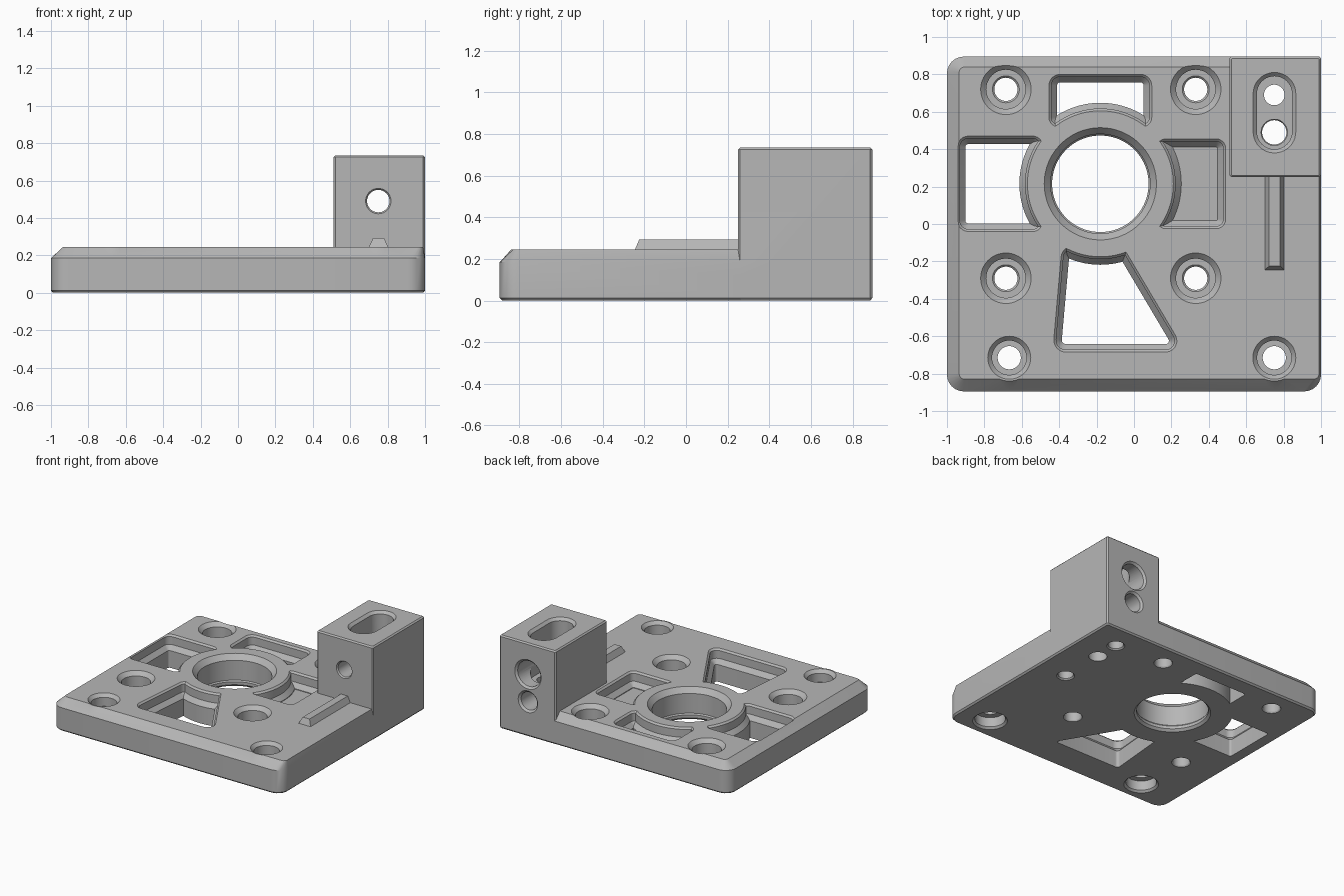
import bpy, bmesh, math
from mathutils import Vector, Matrix

if "Cube" in bpy.data.objects:
    bpy.data.objects.remove(bpy.data.objects["Cube"])

grey = bpy.data.materials.new("machined grey")
grey.use_nodes = True
GREY = (0.47, 0.47, 0.47, 1)
grey.diffuse_color = GREY
grey.node_tree.nodes["Principled BSDF"].inputs["Base Color"].default_value = GREY

TOP = 0.245
CENTRE = (-0.18, 0.215)


def stack(name, layers, matrix=Matrix()):
    """Solid made by joining equal-sized loops, each given as (loop, z)."""
    bm = bmesh.new()
    rings = [[bm.verts.new((x, y, z)) for x, y in loop] for loop, z in layers]
    n = len(rings[0])
    for low, high in zip(rings, rings[1:]):
        for i in range(n):
            j = (i + 1) % n
            bm.faces.new((low[i], low[j], high[j], high[i]))
    bm.faces.new(rings[0][::-1])
    bm.faces.new(rings[-1])
    bmesh.ops.recalc_face_normals(bm, faces=bm.faces)
    bm.transform(matrix)
    mesh = bpy.data.meshes.new(name)
    bm.to_mesh(mesh)
    bm.free()
    mesh.materials.append(grey)
    ob = bpy.data.objects.new(name, mesh)
    bpy.context.collection.objects.link(ob)
    return ob


def rounded(corners, radii, steps=6):
    """Counter-clockwise polygon with true arcs at its corners."""
    pts, out = [Vector(c) for c in corners], []
    for i, p in enumerate(pts):
        a, b = (p - pts[i - 1]).normalized(), (pts[(i + 1) % len(pts)] - p).normalized()
        turn = a.angle(b)
        t, w = radii[i] * math.tan(turn / 2), math.cos(turn / 2)
        for k in range(steps + 1):
            s = k / steps
            u, v, q = (1 - s) ** 2, 2 * s * (1 - s) * w, s * s
            out.append(((p - a * t) * u + p * v + (p + b * t) * q) / (u + v + q))
    return out


def inset(corners, d):
    pts, out = [Vector(c) for c in corners], []
    for i, p in enumerate(pts):
        a, b = (p - pts[i - 1]).normalized(), (pts[(i + 1) % len(pts)] - p).normalized()
        m = Vector((-a.y - b.y, a.x + b.x)).normalized()
        out.append(p + m * d / m.dot(Vector((-a.y, a.x))))
    return out


def box(x0, x1, y0, y1):
    return [(x0, y0), (x1, y0), (x1, y1), (x0, y1)]


def lathe(name, x, y, profile, sides=48, matrix=Matrix()):
    """Round solid from (radius, z) pairs."""
    turns = [2 * math.pi * i / sides for i in range(sides)]
    return stack(name, [([(x + r * math.cos(t), y + r * math.sin(t)) for t in turns], z)
                        for r, z in profile], matrix)


def combine(ob, tool, operation="DIFFERENCE"):
    mod = ob.modifiers.new("combine", "BOOLEAN")
    mod.operation, mod.object, mod.solver = operation, tool, "EXACT"
    bpy.context.view_layer.objects.active = ob
    bpy.ops.object.modifier_apply(modifier=mod.name)
    bpy.data.objects.remove(tool)


# Base plate, with wide chamfers on three sides
outline = box(-1, 1, -0.895, 0.895)
base_r = [0.09, 0.09, 0.02, 0.09]
body = stack("mounting_plate", [
    (rounded(inset(outline, 0.012), [0.078, 0.078, 0.01, 0.078]), 0),
    (rounded(outline, base_r), 0.012),
    (rounded(outline, base_r), 0.185),
    (rounded(box(-0.935, 0.99, -0.83, 0.84), [0.03, 0.03, 0.01, 0.03]), TOP)])

# Raised bosses around the front bolt holes
front_bolts = [(-0.667, -0.715), (0.75, -0.715)]
for x, y in front_bolts:
    combine(body, lathe("boss", x, y, [(0.178, 0.1), (0.178, 0.185), (0.125, TOP)]), "UNION")

# Upright block on the back corner
foot = box(0.51, 1, 0.25, 0.895)
edge, small = rounded(foot, [0.01] * 4, 1), rounded(inset(foot, 0.01), [0.005] * 4, 1)
combine(body, stack("block", [(small, 0), (edge, 0.012), (edge, 0.725), (small, 0.735)]), "UNION")

# Pockets around the centre: opening, corner radii, floor height
pockets = [
    (box(-0.945, -0.49, -0.04, 0.47), [0.06, 0.05, 0.05, 0.06], -0.1),
    (box(-0.455, 0.095, 0.52, 0.8), [0.05, 0.05, 0.06, 0.06], -0.1),
    (box(0.12, 0.49, -0.025, 0.455), [0.05, 0.05, 0.05, 0.05], 0.13),
    ([(-0.435, -0.685), (0.275, -0.685), (-0.06, -0.12), (-0.385, -0.12)],
     [0.065, 0.06, 0.06, 0.06], -0.1)]
for corners, radii, floor in pockets:
    layers = [(0, 0.4), (0, TOP), (0.013, 0.232), (0.013, 0.17), (0.043, 0.135), (0.043, floor)]
    cutter = stack("pocket", [(rounded(inset(corners, d), [max(r - d, 0.01) for r in radii]), z)
                              for d, z in layers])
    hub = lathe("hub", *CENTRE, [(0.433, -0.2), (0.433, 0.135), (0.403, 0.17),
                                 (0.403, 0.232), (0.39, TOP), (0.39, 0.5)], 96)
    combine(cutter, hub)
    combine(body, cutter)

# Centre bore
combine(body, lathe("bore", *CENTRE, [(0.275, -0.1), (0.275, 0), (0.258, 0.017), (0.258, 0.04),
                                      (0.266, 0.05), (0.266, 0.205), (0.3, TOP), (0.3, 0.4)], 96))

# Stepped bolt holes
for x in (-0.685, 0.33):
    for y in (-0.29, 0.72):
        combine(body, lathe("bolt", x, y, [
            (0.068, -0.1), (0.068, 0), (0.062, 0.01), (0.062, 0.12), (0.072, 0.13),
            (0.105, 0.13), (0.105, 0.215), (0.135, TOP), (0.135, 0.4)]))
for x, y in front_bolts:
    combine(body, lathe("bolt", x, y, [
        (0.125, -0.1), (0.125, 0), (0.11, 0.015), (0.11, 0.09), (0.062, 0.09), (0.062, 0.15),
        (0.092, 0.15), (0.092, 0.22), (0.115, TOP), (0.115, 0.4)]))

# Slot in the block top, with two drain holes and a blind hole below
slot = box(0.637, 0.865, 0.38, 0.81)
combine(body, stack("slot", [(rounded(inset(slot, d), [0.113 - d] * 4, 10), z)
                             for d, z in [(0.02, 0.37), (0.02, 0.715), (0, 0.735), (0, 0.9)]]))
for y, r, top in [(0.69, 0.055, 0.5), (0.49, 0.07, 0.5), (0.13, 0.055, 0.13)]:
    combine(body, lathe("drain", 0.75, y, [(0.065, -0.1), (0.065, 0), (r, 0.01), (r, top)]))

# Cross bores entering the block from the back
lay_down = Matrix.Rotation(-math.pi / 2, 4, "X")
for z, profile in [
        (0.49, [(0.068, 0.1), (0.068, 0.25), (0.06, 0.26), (0.06, 0.6),
                (0.1, 0.6), (0.1, 0.88), (0.115, 0.895), (0.115, 1.1)]),
        (0.275, [(0.07, 0.6), (0.07, 0.88), (0.085, 0.895), (0.085, 1.1)])]:
    combine(body, lathe("cross_bore", 0.75, -z, profile, 40, lay_down))

# Tapered guide rib in front of the block
rib = stack("guide_rib", [(box(0.7, 0.803, -0.245, 0.26), TOP - 0.005),
                          (box(0.7, 0.803, -0.245, 0.26), TOP),
                          (box(0.722, 0.781, -0.225, 0.26), 0.292)])

bpy.ops.object.select_all(action="DESELECT")
body.select_set(True)
bpy.context.view_layer.objects.active = body
bpy.ops.object.shade_smooth_by_angle(angle=math.radians(25))
